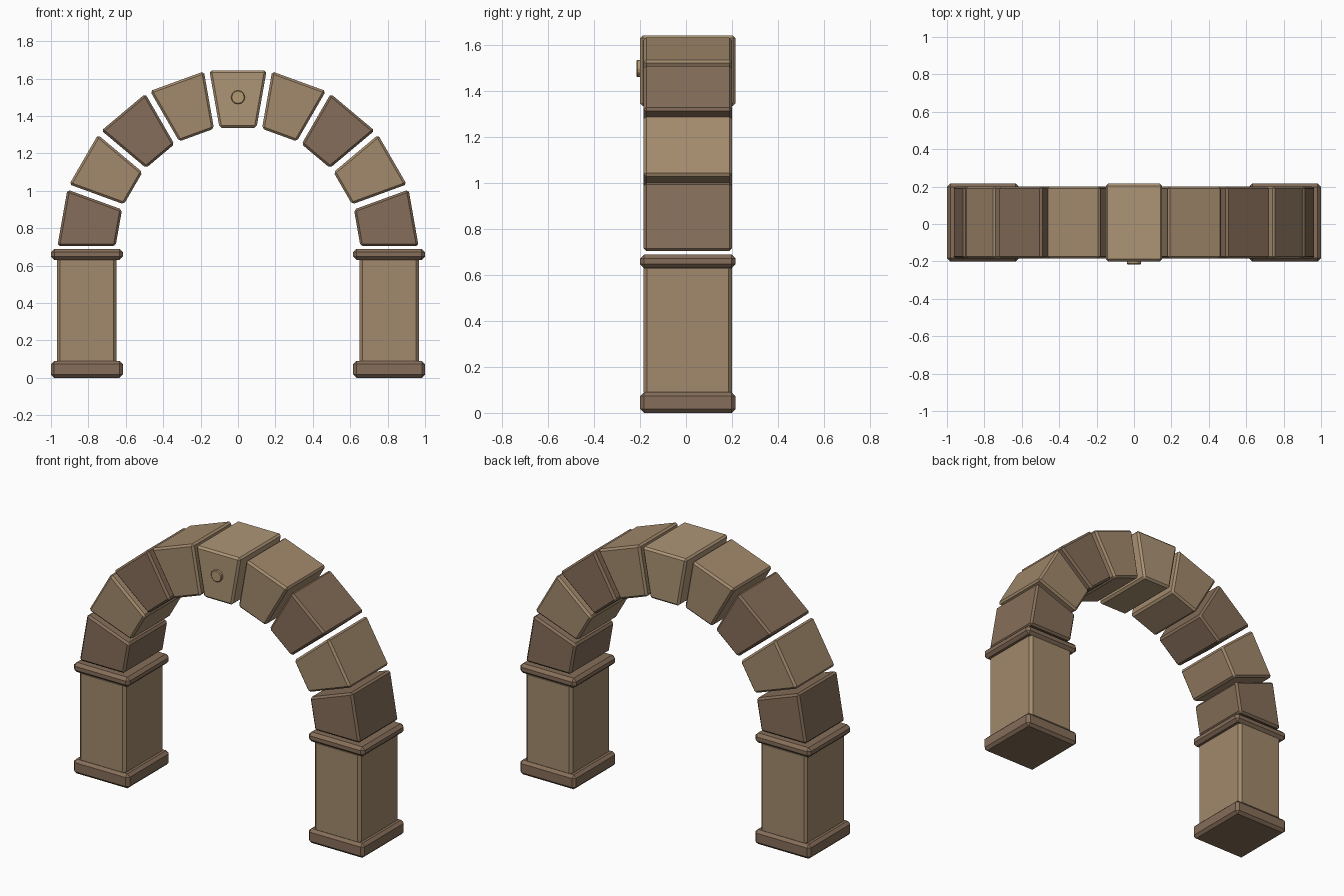
import bpy, bmesh, math
from mathutils import Vector

if "Cube" in bpy.data.objects:
    bpy.data.objects.remove(bpy.data.objects["Cube"])

YC = 0.008           # depth centre of the masonry
SPRING = 0.69        # springing height, centre of the arch
R_IN, R_OUT = 0.657, 0.968
N, GAP = 9, 0.015    # stones and half joint width

def material(name, rgb):
    m = bpy.data.materials.new(name)
    m.diffuse_color = (*rgb, 1)
    m.use_nodes = True
    m.node_tree.nodes["Principled BSDF"].inputs["Base Color"].default_value = m.diffuse_color
    return m

LIGHT = material("light_stone", (0.36, 0.25, 0.15))
DARK = material("dark_stone", (0.235, 0.155, 0.10))
KEY = material("key_stone", (0.42, 0.30, 0.18))
BOSS = material("boss_stone", (0.45, 0.32, 0.17))

def prism(name, outline, depth, mat, bevel):
    """Extrude an xz outline along y and chamfer its edges."""
    bm = bmesh.new()
    f = bm.faces.new([bm.verts.new((x, YC - depth / 2, z)) for x, z in outline])
    r = bmesh.ops.extrude_face_region(bm, geom=[f])
    verts = [g for g in r["geom"] if isinstance(g, bmesh.types.BMVert)]
    bmesh.ops.translate(bm, verts=verts, vec=(0, depth, 0))
    bmesh.ops.recalc_face_normals(bm, faces=bm.faces)
    me = bpy.data.meshes.new(name)
    bm.to_mesh(me)
    bm.free()
    me.materials.append(mat)
    ob = bpy.data.objects.new(name, me)
    bpy.context.collection.objects.link(ob)
    mod = ob.modifiers.new("chamfer", 'BEVEL')
    mod.width, mod.segments = bevel, 1
    return ob

def block(name, x, w, z0, z1, depth, mat, bevel):
    a, b = x - w / 2, x + w / 2
    return prism(name, [(a, z0), (b, z0), (b, z1), (a, z1)], depth, mat, bevel)

# Piers: base, shaft and cap on each side
for side, s in (("left", -1), ("right", 1)):
    x = s * 0.808
    block(side + "_base", x, 0.384, 0, 0.09, 0.416, DARK, 0.017)
    block(side + "_shaft", x, 0.318, 0.075, 0.645, 0.386, LIGHT, 0.016)
    block(side + "_cap", x, 0.384, 0.63, 0.69, 0.416, DARK, 0.018)

# Arch stones: wedges with parallel-sided joints
half = math.pi / N / 2
for i in range(N):
    mid = (i + 0.5) * math.pi / N
    radial = Vector((math.cos(mid), math.sin(mid)))
    tangent = Vector((-radial.y, radial.x))
    pts = []
    for r, s in ((R_IN, -1), (R_OUT, -1), (R_OUT, 1), (R_IN, 1)):
        p = radial * r * math.cos(half) + tangent * s * (r * math.sin(half) - GAP)
        pts.append((p.x, p.y + SPRING))
    if i == N // 2:
        prism("keystone", pts, 0.416, KEY, 0.012)
    else:
        prism(f"arch_stone_{i + 1}", pts, 0.386, LIGHT if i % 2 else DARK, 0.012)

# Round boss on the keystone face
bpy.ops.mesh.primitive_cylinder_add(vertices=12, radius=0.037, depth=0.03,
                                    location=(0, -0.201, 1.5),
                                    rotation=(math.pi / 2, 0, 0))
boss = bpy.context.object
boss.name = "keystone_boss"
boss.data.materials.append(BOSS)
mod = boss.modifiers.new("chamfer", 'BEVEL')
mod.width, mod.segments = 0.004, 1
